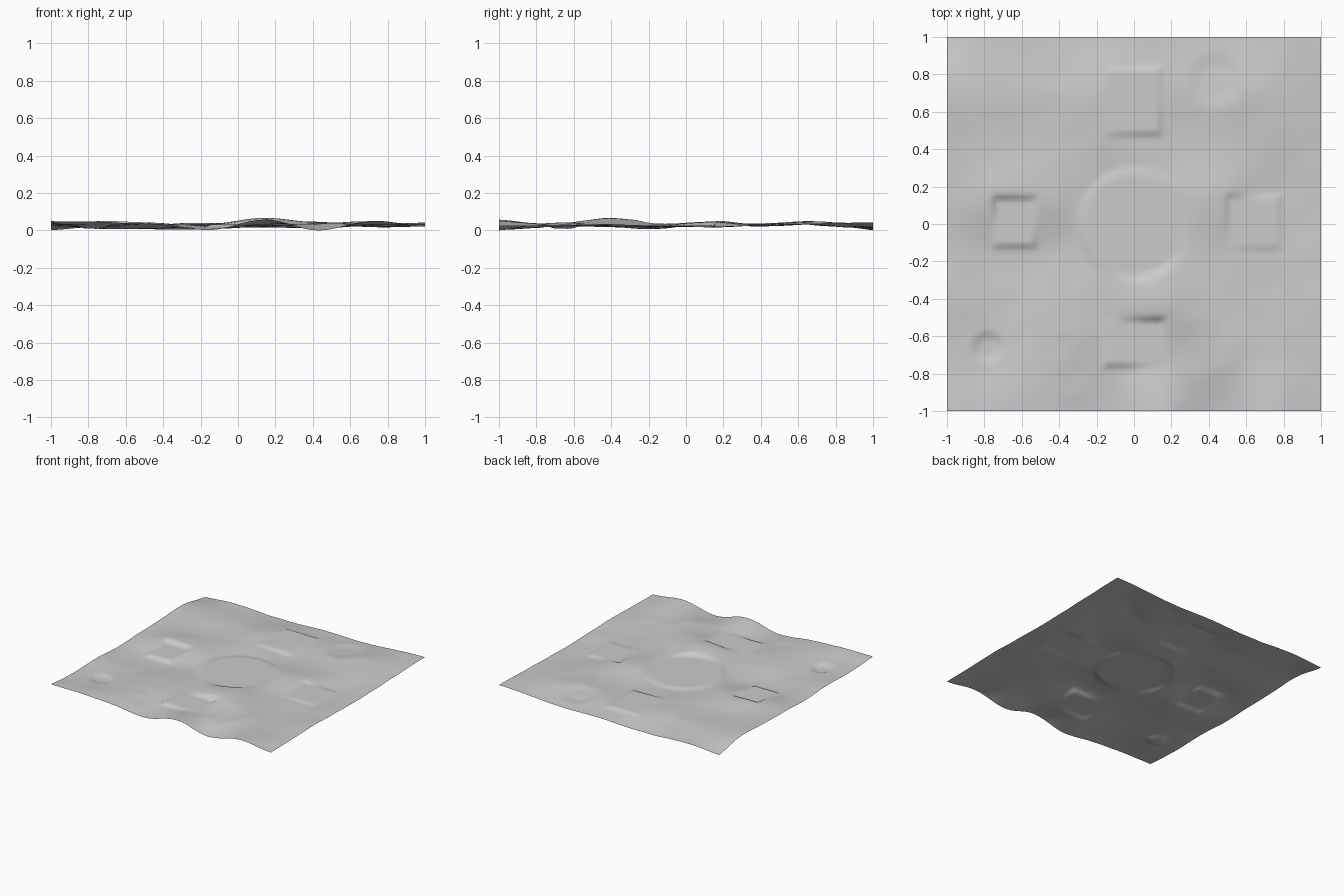
import bpy, bmesh, math
from mathutils import Vector, noise

cube = bpy.data.objects.get("Cube")
if cube:
    bpy.data.objects.remove(cube, do_unlink=True)

CELLS = 110

# Rolling ground: coarse heights in thousandths, rows front to back, columns left to right
HILLS = [
    [50, 48, 34, 6, 60, 3, 55, 25],
    [33, 28, 42, 20, 34, 45, 36, 30],
    [40, 22, 30, 36, 68, 42, 25, 35],
    [28, 12, 15, 30, 45, 32, 22, 30],
    [35, 52, 42, 22, 34, 50, 20, 25],
    [42, 32, 34, 33, 24, 30, 36, 30],
    [50, 40, 34, 44, 36, 42, 50, 38],
    [5, 22, 10, 10, 20, 15, 32, 46],
]
# Level pads: centre x, centre y, half width, half depth, height
PADS = [
    (-0.64, 0.01, 0.11, 0.13, 0.030),
    (0.64, 0.01, 0.14, 0.14, 0.030),
    (0.00, 0.655, 0.14, 0.175, 0.042),
    (0.00, -0.635, 0.16, 0.125, 0.034),
]
# Shallow craters: x, y, radius, depth
CRATERS = [(-0.78, -0.66, 0.10, 0.014), (0.43, 0.77, 0.17, 0.012),
           (-0.37, -0.75, 0.19, 0.005), (0.36, -0.66, 0.17, 0.005)]


def smooth(t):
    t = min(max(t, 0.0), 1.0)
    return t * t * (3 - 2 * t)


def spline(p, t):
    """Interpolate a row of evenly spaced values, t from 0 to 1."""
    n = len(p) - 1
    i = min(int(t * n), n - 1)
    f = t * n - i
    a, b, c, d = p[max(i - 1, 0)], p[i], p[i + 1], p[min(i + 2, n)]
    return b + 0.5 * f * (c - a + f * (2 * a - 5 * b + 4 * c - d + f * (3 * (b - c) + d - a)))


def height(x, y):
    u, v = (x + 1) / 2, (y + 1) / 2
    z = spline([spline(row, u) for row in HILLS], v) / 1000
    z += 0.003 * noise.noise(Vector((x * 7, y * 7, 0.5)))
    # craters
    for cx, cy, r, depth in CRATERS:
        d = math.hypot(x - cx, y - cy) / r
        z -= depth * smooth((1 - d) * 1.6)
    # square pads with narrow banks
    for cx, cy, hw, hd, level in PADS:
        out = max(abs(x - cx) - hw, abs(y - cy) - hd)
        z += (level - z) * smooth(0.5 - out / 0.035)
    # round central pad
    z += (0.036 - z) * smooth((0.32 - math.hypot(x, y)) / 0.06)
    return z


# Ground sheet
bm = bmesh.new()
bmesh.ops.create_grid(bm, x_segments=CELLS, y_segments=CELLS, size=1.0)
for v in bm.verts:
    v.co.z = height(v.co.x, v.co.y)
low = min(v.co.z for v in bm.verts)
for v in bm.verts:
    v.co.z -= low
for f in bm.faces:
    f.smooth = True
mesh = bpy.data.meshes.new("ground")
bm.to_mesh(mesh)
bm.free()
ground = bpy.data.objects.new("ground", mesh)
bpy.context.collection.objects.link(ground)

# Grey material
mat = bpy.data.materials.new("ground grey")
mat.use_nodes = True
grey = (0.6, 0.6, 0.6, 1)
mat.diffuse_color = grey
mat.node_tree.nodes["Principled BSDF"].inputs["Base Color"].default_value = grey
mesh.materials.append(mat)
